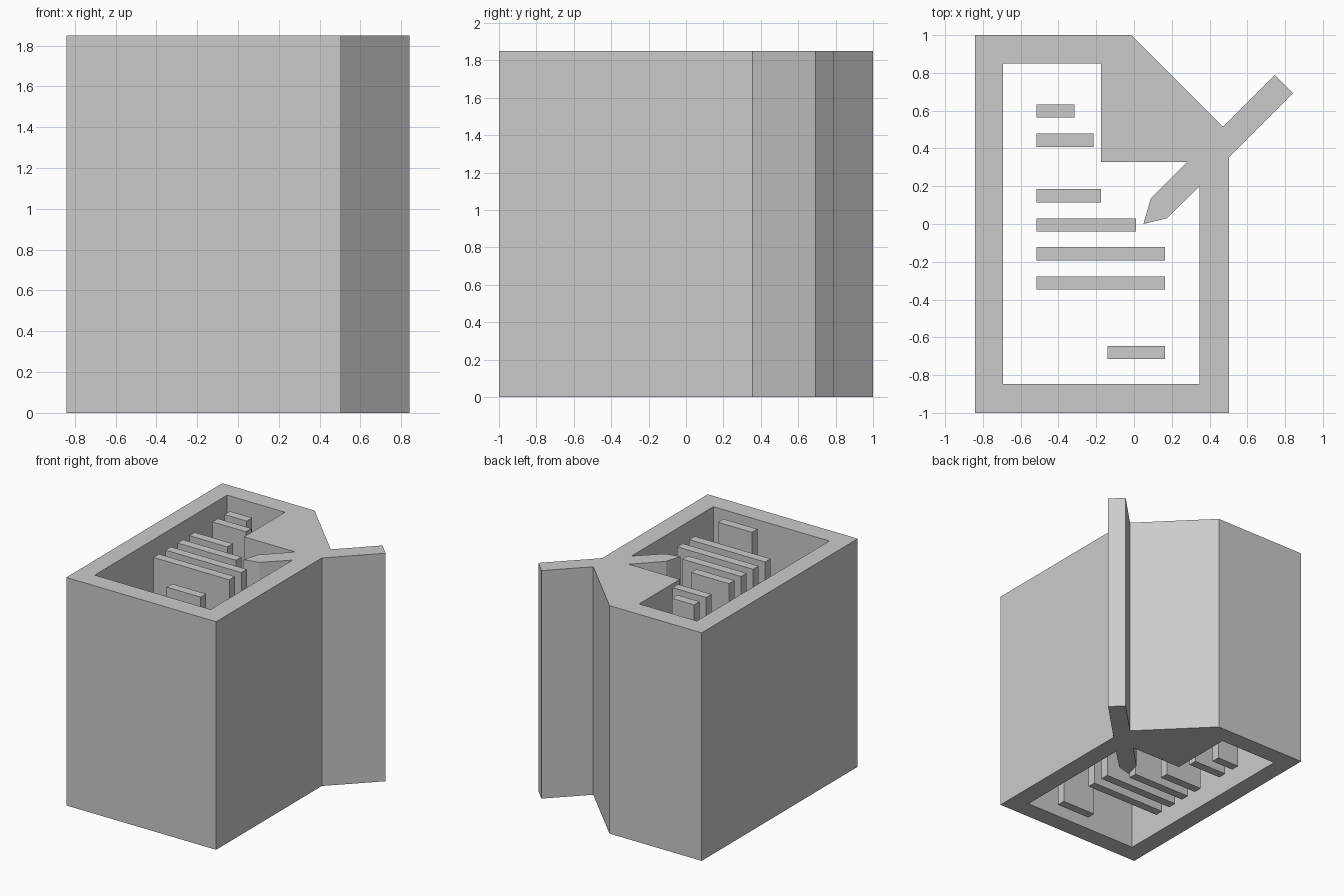
import bpy

if "Cube" in bpy.data.objects:
    bpy.data.objects.remove(bpy.data.objects["Cube"])

HEIGHT = 1.85


def extruded_profile(name, loops):
    """Upright prism from closed outlines; inner outlines become holes."""
    curve = bpy.data.curves.new(name, 'CURVE')
    curve.dimensions = '2D'
    curve.fill_mode = 'BOTH'
    curve.extrude = HEIGHT / 2
    for loop in loops:
        spline = curve.splines.new('POLY')
        spline.points.add(len(loop) - 1)
        for point, (x, y) in zip(spline.points, loop):
            point.co = (x, y, 0, 1)
        spline.use_cyclic_u = True
    obj = bpy.data.objects.new(name, curve)
    obj.location.z = HEIGHT / 2
    bpy.context.collection.objects.link(obj)
    bpy.ops.object.select_all(action='DESELECT')
    obj.select_set(True)
    bpy.context.view_layer.objects.active = obj
    bpy.ops.object.convert(target='MESH')
    bpy.ops.object.shade_flat()
    return bpy.context.object


# Page border with folded corner, merged with the diagonal pencil
outer = [(-0.841, -1), (0.504, -1), (0.504, 0.355), (0.841, 0.692),
         (0.745, 0.788), (0.472, 0.515), (-0.013, 1), (-0.841, 1)]
inner = [(-0.693, -0.848), (0.348, -0.848), (0.348, 0.2), (0.173, 0.03),
         (0.05, 0), (0.088, 0.133), (0.284, 0.329), (-0.175, 0.329),
         (-0.175, 0.851), (-0.693, 0.851)]
extruded_profile("page_frame_and_pencil", [outer, inner])

# Ruled line bars: x start, x end, y centre
bars = [(-0.516, -0.316, 0.598), (-0.516, -0.215, 0.443),
        (-0.516, -0.175, 0.149), (-0.516, 0.011, -0.005),
        (-0.516, 0.165, -0.158), (-0.516, 0.165, -0.312),
        (-0.14, 0.165, -0.68)]
for i, (x0, x1, y) in enumerate(bars, 1):
    bpy.ops.mesh.primitive_cube_add(size=1, location=((x0 + x1) / 2, y, HEIGHT / 2))
    bar = bpy.context.object
    bar.name = f"line_bar_{i}"
    bar.scale = (x1 - x0, 0.07, HEIGHT)
